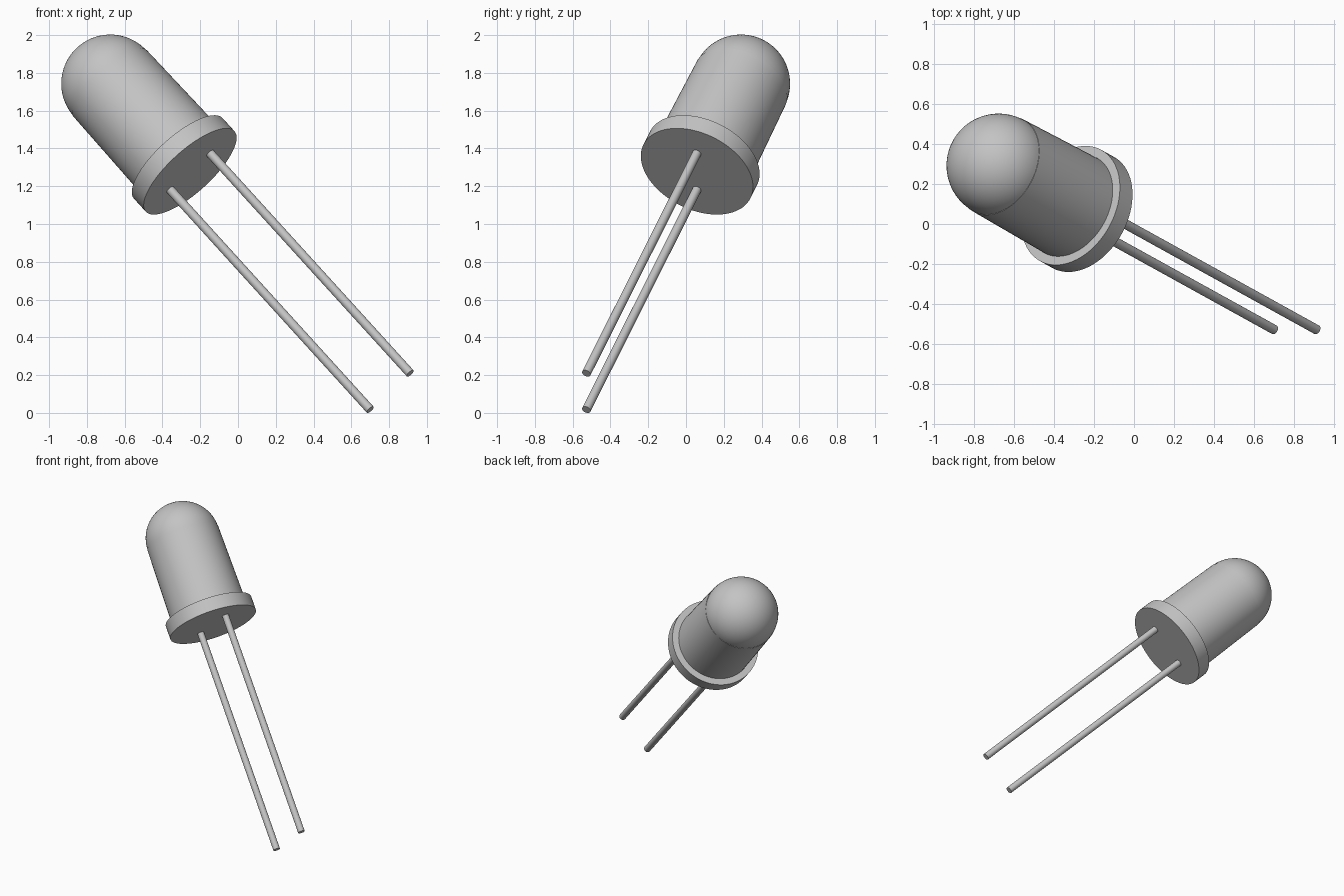
import bpy
import bmesh
from math import sin, cos, pi, radians
from mathutils import Matrix, Vector

cube = bpy.data.objects.get("Cube")
if cube:
    bpy.data.objects.remove(cube, do_unlink=True)

# Sizes along the lamp axis, measured from the underside of the flange
LENS_R, BARREL_R, FLANGE_R, LEAD_R = 0.26, 0.271, 0.317, 0.024
FLANGE_H, DOME_Z, LEAD_LEN, LEAD_OFFSET = 0.10, 0.67, 1.68, 0.143

# Tilted frame: local z runs along the lamp, local x joins the two leads
axis = Vector((-0.630, 0.348, 0.693)).normalized()
across = Vector((0.74, 0, 0.673))
across = (across - axis * across.dot(axis)).normalized()
side = axis.cross(across)
lead_tip = Vector((0.806, -0.5275, 0.113))
frame = Matrix((across, side, axis)).transposed().to_4x4()
frame.translation = lead_tip + axis * LEAD_LEN

grey = bpy.data.materials.new("plain grey")
grey.use_nodes = True
colour = (0.55, 0.55, 0.55, 1)
grey.diffuse_color = colour
grey.node_tree.nodes["Principled BSDF"].inputs["Base Color"].default_value = colour


def turned_part(name, profile, x=0.0, sides=72):
    """Spin a (radius, height) profile about the lamp axis at offset x."""
    bm = bmesh.new()
    verts = [bm.verts.new((r, 0, z)) for r, z in profile]
    edges = [bm.edges.new(pair) for pair in zip(verts, verts[1:])]
    bmesh.ops.spin(bm, geom=verts + edges, cent=(0, 0, 0), axis=(0, 0, 1),
                   angle=2 * pi, steps=sides, use_merge=True)
    bmesh.ops.remove_doubles(bm, verts=bm.verts, dist=1e-5)
    bmesh.ops.recalc_face_normals(bm, faces=bm.faces)
    mesh = bpy.data.meshes.new(name)
    bm.to_mesh(mesh)
    bm.free()
    mesh.materials.append(grey)
    obj = bpy.data.objects.new(name, mesh)
    obj.matrix_world = frame @ Matrix.Translation((x, 0, 0))
    bpy.context.collection.objects.link(obj)
    bpy.ops.object.select_all(action="DESELECT")
    obj.select_set(True)
    bpy.context.view_layer.objects.active = obj
    bpy.ops.object.shade_smooth_by_angle(angle=radians(30))
    return obj


def rod(radius_low, radius_high, low, high):
    return [(0, low), (radius_low, low), (radius_high, high), (0, high)]


# Rounded lens tip
steps = 20
arc = [(LENS_R * cos(pi / 2 * i / steps), DOME_Z + LENS_R * sin(pi / 2 * i / steps))
       for i in range(steps + 1)]
turned_part("lens_dome", [(0, DOME_Z)] + arc)

# Slightly tapered barrel on a wider flange
turned_part("lens_barrel", rod(BARREL_R, LENS_R + 0.002, FLANGE_H, DOME_Z))
turned_part("base_flange", rod(FLANGE_R, FLANGE_R, 0, FLANGE_H))

# Pair of straight wire leads
for name, sign in (("left_lead", 1), ("right_lead", -1)):
    turned_part(name, rod(LEAD_R, LEAD_R, -LEAD_LEN, 0), sign * LEAD_OFFSET, 24)
